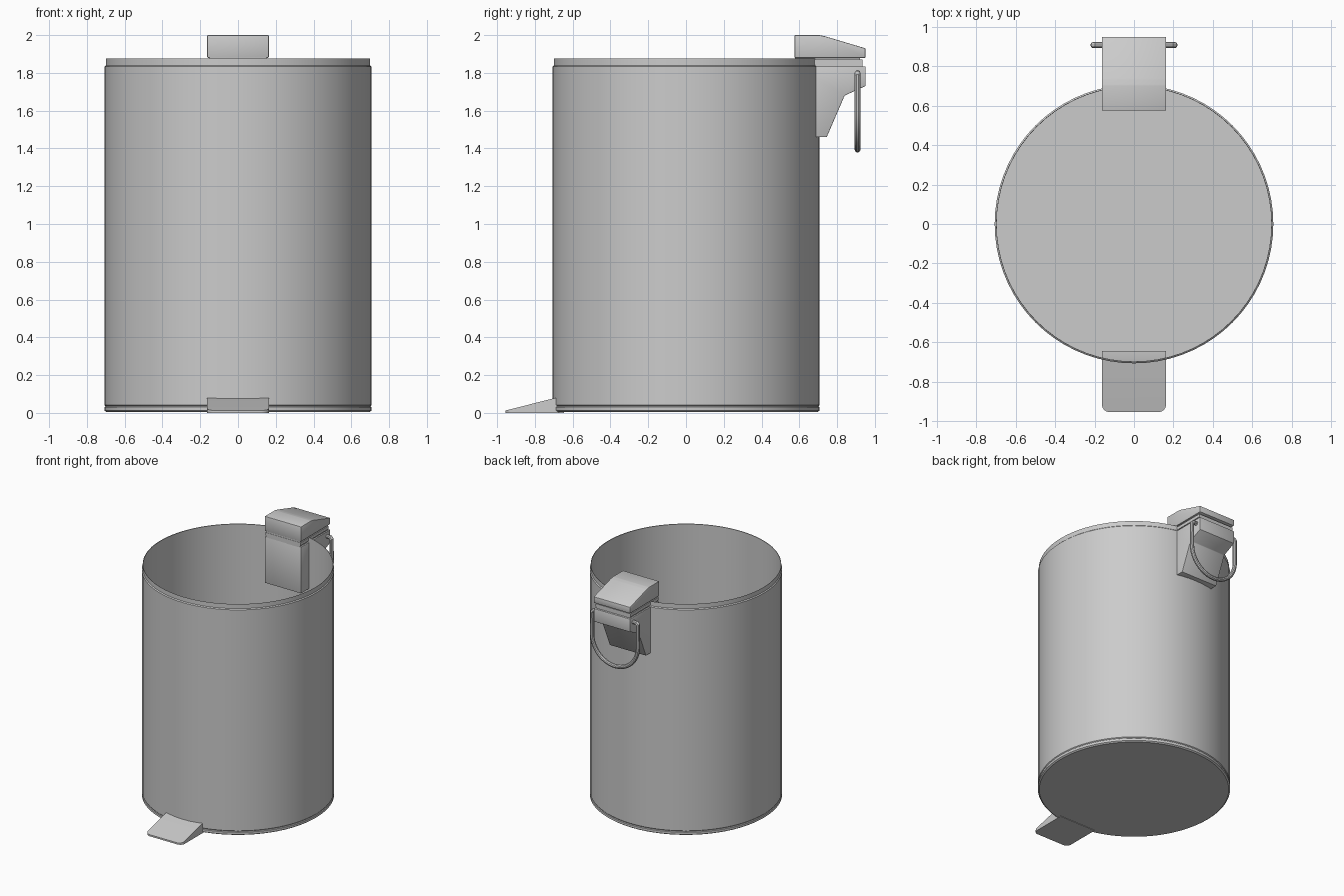
import bpy, bmesh, math

cube = bpy.data.objects.get("Cube")
if cube:
    bpy.data.objects.remove(cube, do_unlink=True)

grey = bpy.data.materials.new("brushed_grey")
grey.use_nodes = True
colour = (0.6, 0.6, 0.6, 1)
grey.diffuse_color = colour
grey.node_tree.nodes["Principled BSDF"].inputs["Base Color"].default_value = colour

HALF = 0.163  # half width of hinge and pedal


def finish(name, bm, smooth=True):
    bmesh.ops.recalc_face_normals(bm, faces=bm.faces)
    mesh = bpy.data.meshes.new(name)
    bm.to_mesh(mesh)
    bm.free()
    ob = bpy.data.objects.new(name, mesh)
    bpy.context.collection.objects.link(ob)
    mesh.materials.append(grey)
    if smooth:
        shade(ob)
    return ob


def shade(ob):
    bpy.ops.object.select_all(action="DESELECT")
    ob.select_set(True)
    bpy.context.view_layer.objects.active = ob
    bpy.ops.object.shade_smooth_by_angle(angle=math.radians(30))


def lathe(name, profile, steps=72):
    """Spin an (r, z) profile about the z axis."""
    bm = bmesh.new()
    verts = [bm.verts.new((r, 0, z)) for r, z in profile]
    edges = [bm.edges.new(pair) for pair in zip(verts, verts[1:])]
    bmesh.ops.spin(bm, geom=verts + edges, cent=(0, 0, 0), axis=(0, 0, 1),
                   angle=math.tau, steps=steps, use_merge=True)
    bmesh.ops.remove_doubles(bm, verts=bm.verts, dist=0.0005)
    return finish(name, bm)


def slab(name, profile, half=HALF, bevel=0.0, corner=0.0):
    """Extrude a (y, z) profile across x, with optional edge rounding."""
    bm = bmesh.new()
    face = bm.faces.new([bm.verts.new((-half, y, z)) for y, z in profile])
    out = bmesh.ops.extrude_face_region(bm, geom=[face])
    moved = [v for v in out["geom"] if isinstance(v, bmesh.types.BMVert)]
    bmesh.ops.translate(bm, verts=moved, vec=(2 * half, 0, 0))
    if corner:
        front = min(v.co.y for v in bm.verts)
        upright = [e for e in bm.edges
                   if all(abs(v.co.y - front) < 1e-4 for v in e.verts)
                   and abs(e.verts[0].co.x - e.verts[1].co.x) < 1e-4]
        bmesh.ops.bevel(bm, geom=upright, offset=corner, segments=6,
                        profile=0.5, affect="EDGES")
    if bevel:
        bmesh.ops.bevel(bm, geom=bm.edges[:], offset=bevel, segments=2,
                        profile=0.5, affect="EDGES")
    return finish(name, bm)


# Open bin shell with stepped rim and floor
lathe("bin_body", [
    (0, 0.02), (0.697, 0.02), (0.697, 1.875), (0.70, 1.877), (0.70, 1.84),
    (0.707, 1.833), (0.707, 0.042), (0.702, 0.036), (0.702, 0.03)])

# Base ring and underside
lathe("base", [(0.702, 0.034), (0.707, 0.03), (0.707, 0.012),
               (0.696, 0.004), (0.69, 0.004), (0, 0.004)])

# Foot pedal
slab("foot_pedal", [(-0.955, 0), (-0.955, 0.013), (-0.70, 0.077),
                    (-0.675, 0.082), (-0.645, 0.084), (-0.645, 0)], corner=0.04)

# Hinge housing, passing through the rear wall
slab("hinge_housing", [(0.575, 1.46), (0.745, 1.46), (0.84, 1.68),
                       (0.95, 1.73), (0.95, 1.835), (0.575, 1.835)], bevel=0.003)
slab("hinge_spacer", [(0.575, 1.83), (0.935, 1.83), (0.935, 1.865),
                      (0.575, 1.865)], half=0.152)
slab("hinge_plate", [(0.575, 1.845), (0.935, 1.845), (0.935, 1.87),
                     (0.575, 1.87)], half=0.158)
slab("hinge_neck", [(0.577, 1.86), (0.92, 1.86), (0.92, 1.89),
                    (0.577, 1.89)], half=0.15)

# Hinge cap with softened slope
slab("hinge_cap", [(0.575, 1.88), (0.95, 1.88), (0.95, 1.93),
                   (0.735, 1.994), (0.705, 2.0), (0.575, 2.0)], bevel=0.004)

# Wire carrying handle with inward-turned ends
R, Y, TOP, TURN = 0.205, 0.908, 1.797, 1.60
path = [(-0.14, TOP), (-R + 0.012, TOP), (-R, TOP - 0.012)]
path += [(-R * math.cos(a), TURN - R * math.sin(a))
         for a in (math.pi * i / 24 for i in range(25))]
path += [(-x, z) for x, z in reversed(path[:3])]
curve = bpy.data.curves.new("carry_handle", "CURVE")
curve.dimensions = "3D"
curve.bevel_depth = 0.016
curve.bevel_resolution = 3
curve.use_fill_caps = True
spline = curve.splines.new("POLY")
spline.points.add(len(path) - 1)
for point, (x, z) in zip(spline.points, path):
    point.co = (x, Y, z, 1)
handle = bpy.data.objects.new("carry_handle", curve)
bpy.context.collection.objects.link(handle)
curve.materials.append(grey)
bpy.ops.object.select_all(action="DESELECT")
handle.select_set(True)
bpy.context.view_layer.objects.active = handle
bpy.ops.object.convert(target="MESH")
shade(bpy.context.view_layer.objects.active)
